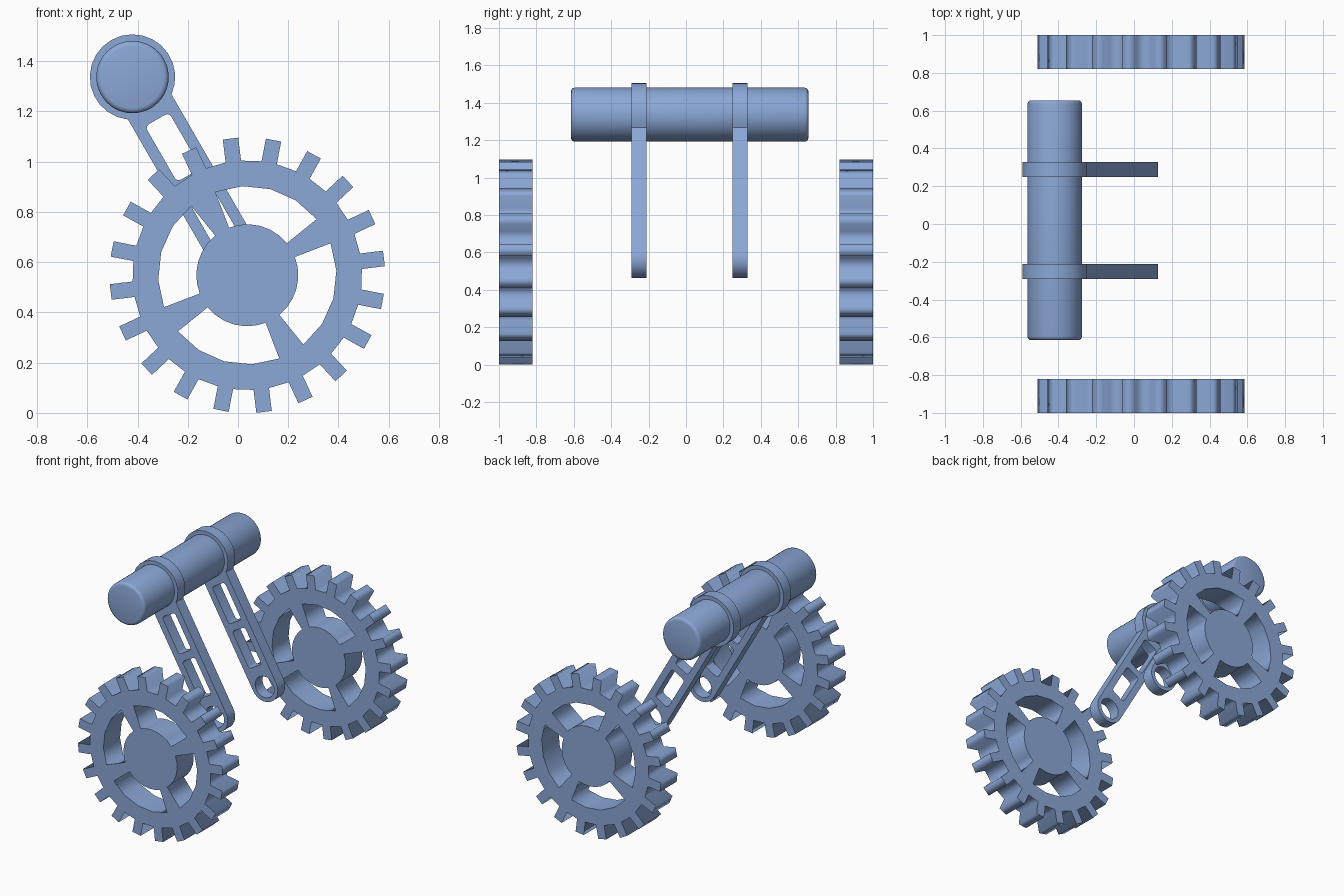
import bpy
from math import sin, cos, radians, asin, degrees

cube = bpy.data.objects.get("Cube")
if cube:
    bpy.data.objects.remove(cube, do_unlink=True)

blue = bpy.data.materials.new("steel_blue")
blue.use_nodes = True
colour = (0.26, 0.39, 0.68, 1)
blue.diffuse_color = colour
blue.node_tree.nodes["Principled BSDF"].inputs["Base Color"].default_value = colour


def arc(radius, start, end, steps, centre=(0, 0)):
    """Points along an arc, angles in degrees."""
    angles = [radians(start + (end - start) * i / steps) for i in range(steps + 1)]
    return [(centre[0] + radius * cos(a), centre[1] + radius * sin(a)) for a in angles]


def plate(name, loops, depth, location, turn=0):
    """Extruded flat plate standing in the xz plane; inner loops become holes."""
    curve = bpy.data.curves.new(name, "CURVE")
    curve.dimensions = "2D"
    curve.fill_mode = "BOTH"
    curve.extrude = depth / 2
    for points in loops:
        spline = curve.splines.new("POLY")
        spline.points.add(len(points) - 1)
        t = radians(turn)
        for p, (x, y) in zip(spline.points, points):
            p.co = (x * cos(t) - y * sin(t), x * sin(t) + y * cos(t), 0, 1)
        spline.use_cyclic_u = True
    obj = bpy.data.objects.new(name, curve)
    bpy.context.collection.objects.link(obj)
    obj.location = location
    obj.rotation_euler.x = radians(90)
    bpy.ops.object.select_all(action="DESELECT")
    obj.select_set(True)
    bpy.context.view_layer.objects.active = obj
    bpy.ops.object.convert(target="MESH")
    obj = bpy.context.object
    obj.data.materials.clear()
    obj.data.materials.append(blue)
    return obj


# Toothed wheels with four wedge spokes and a solid hub
TEETH, RIM, TIP, HALF = 20, 0.456, 0.548, 0.031
toothed_rim = []
for k in range(TEETH):
    a = radians(7 + k * 360 / TEETH)
    for r, w in ((RIM, -HALF), (TIP, -HALF), (TIP, HALF), (RIM, HALF)):
        toothed_rim.append((r * cos(a) - w * sin(a), r * sin(a) + w * cos(a)))

windows = []
for k in range(4):
    start, end = 39 + 90 * k, 111 + 90 * k
    windows.append(arc(0.355, start, end, 4) + arc(0.203, end, start, 6))

for name, y in (("front_wheel", -0.91), ("back_wheel", 0.91)):
    plate(name, [toothed_rim] + windows, 0.18, (0.037, y, 0.548))


# Arms: clamp ring at one end, rounded eye at the other, two slots between
def slot(start, end, half, r=0.018):
    return (arc(r, 0, 90, 3, (end - r, half - r)) + arc(r, 90, 180, 3, (start + r, half - r))
            + arc(r, 180, 270, 3, (start + r, r - half)) + arc(r, 270, 360, 3, (end - r, r - half)))


LENGTH, WIDTH, RING = 0.895, 0.1, 0.17
join = degrees(asin(WIDTH / RING))
outline = arc(RING, join, 360 - join, 20) + arc(WIDTH, -90, 90, 14, (LENGTH, 0))
eye = arc(0.072, 0, 345, 23, (LENGTH, 0))
holes = [slot(0.195, 0.45, 0.055), slot(0.5, 0.755, 0.055), eye]

for name, y in (("front_arm", -0.252), ("back_arm", 0.288)):
    arm = plate(name, [outline] + holes, 0.08, (-0.42, y, 1.337), turn=-60)
    bpy.ops.object.shade_smooth_by_angle(angle=radians(25))

# Cylinder held by the two clamp rings
bpy.ops.mesh.primitive_cylinder_add(vertices=48, radius=0.144, depth=1.27,
                                    location=(-0.42, 0.02, 1.337),
                                    rotation=(radians(90), 0, 0))
barrel = bpy.context.object
barrel.name = "barrel"
barrel.data.materials.append(blue)
bevel = barrel.modifiers.new("rounded_ends", "BEVEL")
bevel.width = 0.02
bevel.segments = 3
bevel.limit_method = "ANGLE"
bevel.angle_limit = radians(40)
bpy.ops.object.modifier_apply(modifier=bevel.name)
bpy.ops.object.shade_smooth_by_angle(angle=radians(35))
